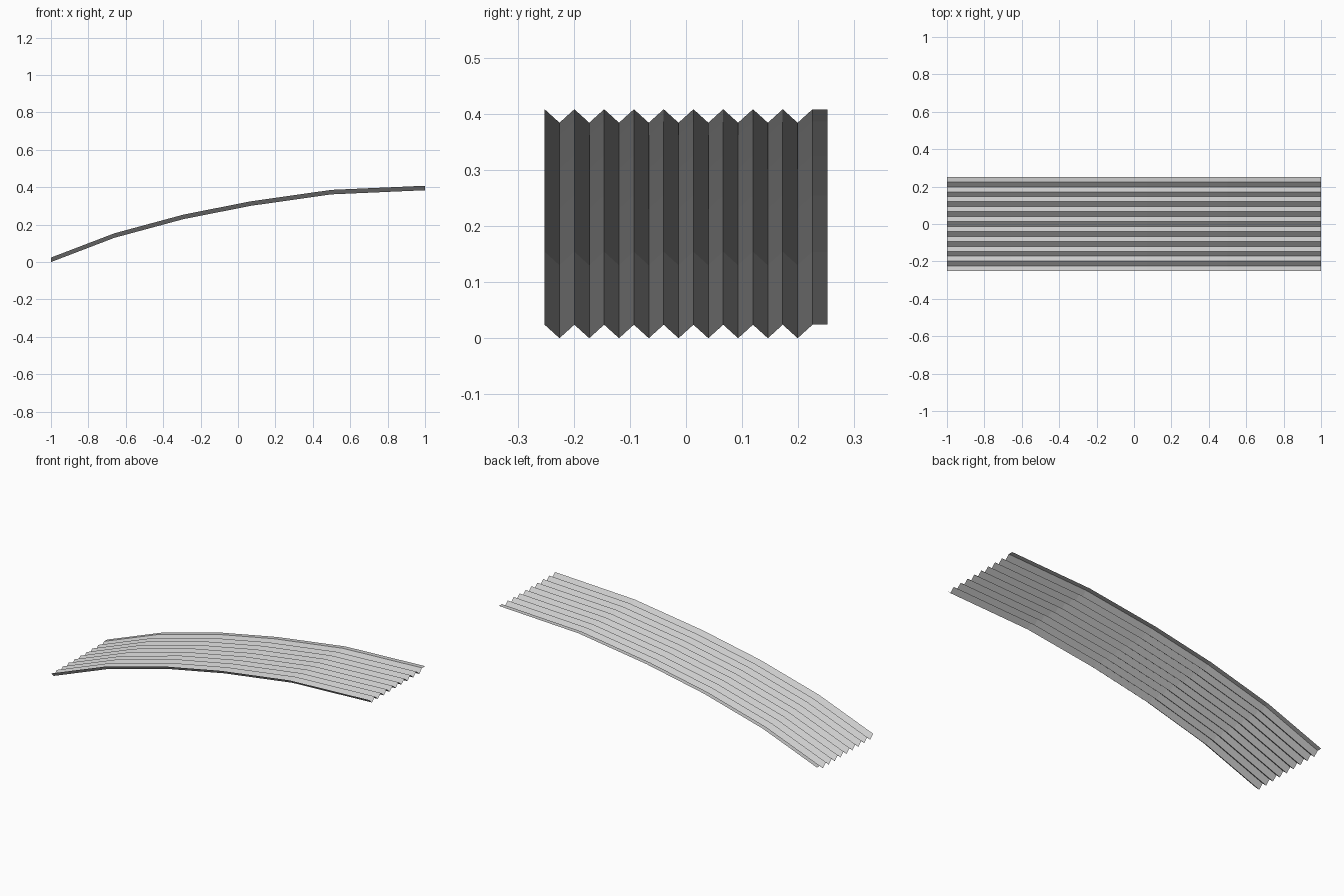
import bpy, bmesh

if "Cube" in bpy.data.objects:
    bpy.data.objects.remove(bpy.data.objects["Cube"])

# Arched ridge line along x (x, z of the ridges)
ARCH = [(-1.0, 0.024), (-0.66, 0.154), (-0.29, 0.254),
        (0.07, 0.325), (0.5, 0.386), (1.0, 0.408)]
DEPTH = 0.024      # height of a corrugation
WIDTH = 0.504      # sheet width along y
COUNT = 20         # cross-section points

# Zigzag cross-section ending in a flat lip on the +y edge
section = []
for i in range(COUNT):
    low = i % 2 == 1 and i < COUNT - 1
    section.append((-WIDTH / 2 + WIDTH * i / (COUNT - 1), -DEPTH if low else 0.0))

# Sweep the cross-section along the arch
bm = bmesh.new()
rows = [[bm.verts.new((x, y, z + dz)) for y, dz in section] for x, z in ARCH]
for a, b in zip(rows, rows[1:]):
    for i in range(COUNT - 1):
        bm.faces.new((a[i], b[i], b[i + 1], a[i + 1]))

mesh = bpy.data.meshes.new("corrugated_sheet")
bm.to_mesh(mesh)
bm.free()
sheet = bpy.data.objects.new("corrugated_sheet", mesh)
bpy.context.collection.objects.link(sheet)
